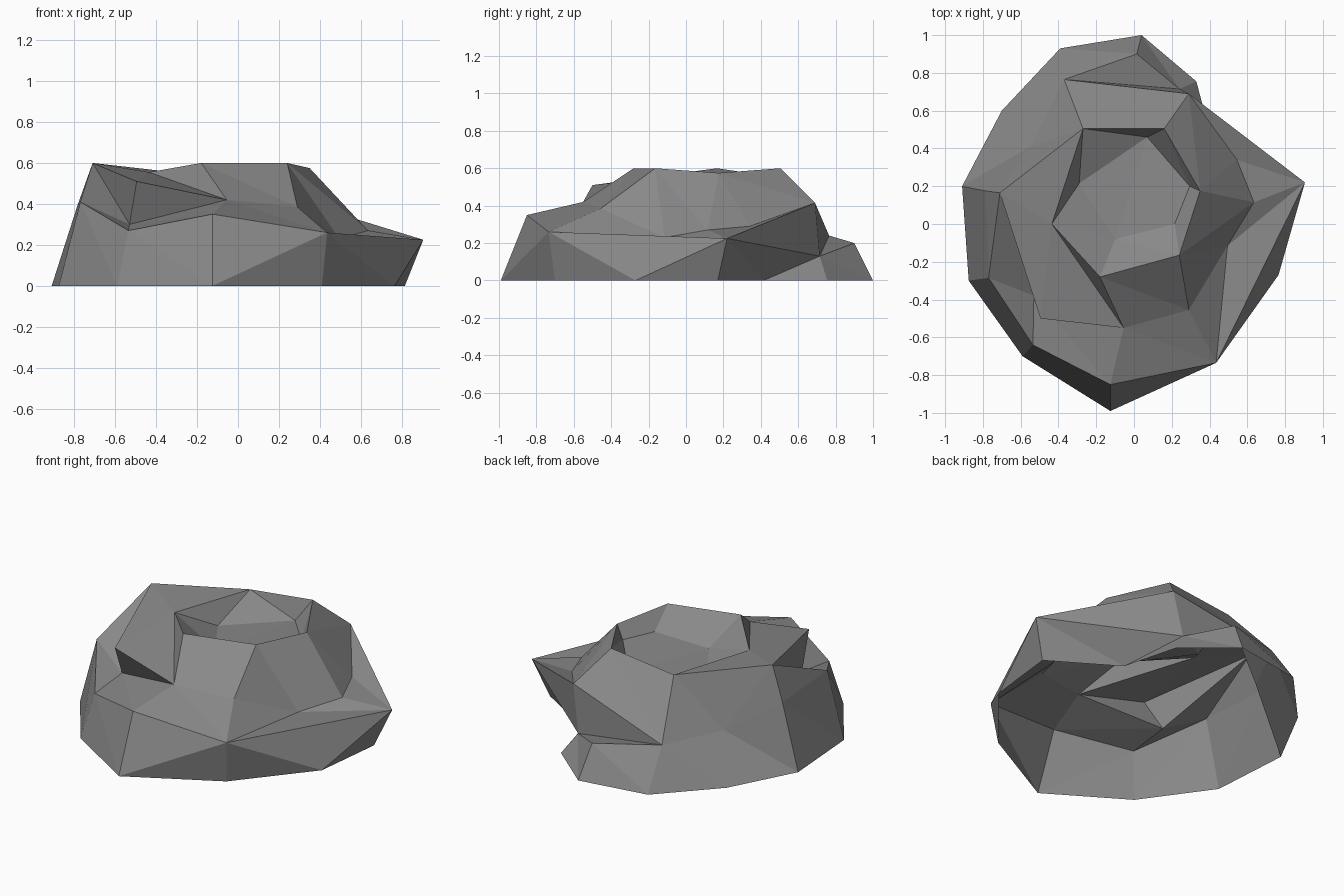
import bpy, bmesh

if "Cube" in bpy.data.objects:
    bpy.data.objects.remove(bpy.data.objects["Cube"])

# Ground outline, counter-clockwise from the back
base = [(.04, 1, 0), (-.39, .93, 0), (-.70, .60, 0), (-.91, .20, 0),
        (-.875, -.30, 0), (-.59, -.70, 0), (-.125, -.99, 0), (.41, -.70, 0),
        (.765, -.27, 0), (.815, .17, 0), (.42, .415, 0), (.33, .755, 0)]
b_back, b_bl, b_l1, b_l2, b_l3, b_fl, b_front, b_fr, b_r1, b_r2, b_r3, b_br = base

# Top of the lower walls
back, back_l = (.015, .90, .20), (-.37, .765, .24)
left1, left2, left3 = (-.55, .41, .245), (-.785, .175, .39), (-.77, -.285, .41)
front_l, front, front_r = (-.535, -.64, .27), (-.125, -.85, .35), (.435, -.735, .26)
tip, cleft = (.905, .22, .225), (.24, .715, .13)

# Ledges, the notch and the overhanging corners
notch, brow, peak = (-.53, -.38, .30), (-.495, -.50, .51), (-.71, .165, .60)
lip, slope = (-.055, -.55, .42), (.29, -.455, .385)
side1, side2, side3 = (.495, -.115, .23), (.635, .115, .27), (.545, .34, .29)
hook = (.29, .69, .415)

# Crater rim
rim_l, rim_bl, rim_br = (-.435, 0, .555), (-.27, .505, .55), (.16, .505, .60)
rim_r, rim_fr, rim_fl = (.35, .175, .575), (.24, -.165, .60), (-.18, -.28, .60)

# Crater floor
floor = [(.07, .46, .465), (-.29, .215, .43), (-.10, -.08, .445),
         (.215, 0, .495), (.295, .20, .50)]
f1, f2, f3, f4, f5 = floor

# Profiles around the rock: ground, wall top, ledge, shoulder, rim, floor
profiles = [
    (b_back, back, cleft, hook, rim_br, f1),
    (b_bl, back_l, back_l, back_l, rim_bl, f1),
    (b_l1, left1, left1, left1, rim_bl, f2),
    (b_l2, left2, left2, peak, rim_l, f2),
    (b_l3, left3, left3, peak, rim_l, f3),
    (b_fl, front_l, notch, brow, rim_l, f3),
    (b_front, front, lip, lip, rim_fl, f3),
    (b_front, front_r, slope, slope, rim_fr, f4),
    (b_fr, front_r, slope, slope, rim_fr, f4),
    (b_r1, front_r, side1, side1, rim_fr, f4),
    (b_r1, tip, side1, side1, rim_fr, f4),
    (b_r2, tip, side2, side2, rim_r, f5),
    (b_r2, tip, side3, side3, rim_r, f5),
    (b_r3, tip, hook, hook, rim_r, f5),
    (b_r3, cleft, hook, hook, rim_br, f5),
    (b_br, cleft, cleft, hook, rim_br, f1),
]

bm = bmesh.new()
verts = {}


def vert(p):
    if p not in verts:
        verts[p] = bm.verts.new(p)
    return verts[p]


def face(*points):
    if len(set(points)) == len(points):
        vs = [vert(p) for p in points]
        if not bm.faces.get(vs):
            bm.faces.new(vs)


# Skin neighbouring profiles with triangles, skipping collapsed ones
for i, left in enumerate(profiles):
    right = profiles[(i + 1) % len(profiles)]
    for k in range(5):
        face(left[k], right[k], left[k + 1])
        face(right[k], right[k + 1], left[k + 1])
face(*floor)
bmesh.ops.triangulate(bm, faces=[f for f in bm.faces if len(f.verts) > 3])

mesh = bpy.data.meshes.new("rock")
bm.to_mesh(mesh)
bm.free()
stone = bpy.data.materials.new("grey stone")
stone.diffuse_color = (.25, .25, .25, 1)
stone.use_nodes = True
stone.node_tree.nodes["Principled BSDF"].inputs["Base Color"].default_value = stone.diffuse_color
mesh.materials.append(stone)
rock = bpy.data.objects.new("rock", mesh)
bpy.context.collection.objects.link(rock)
